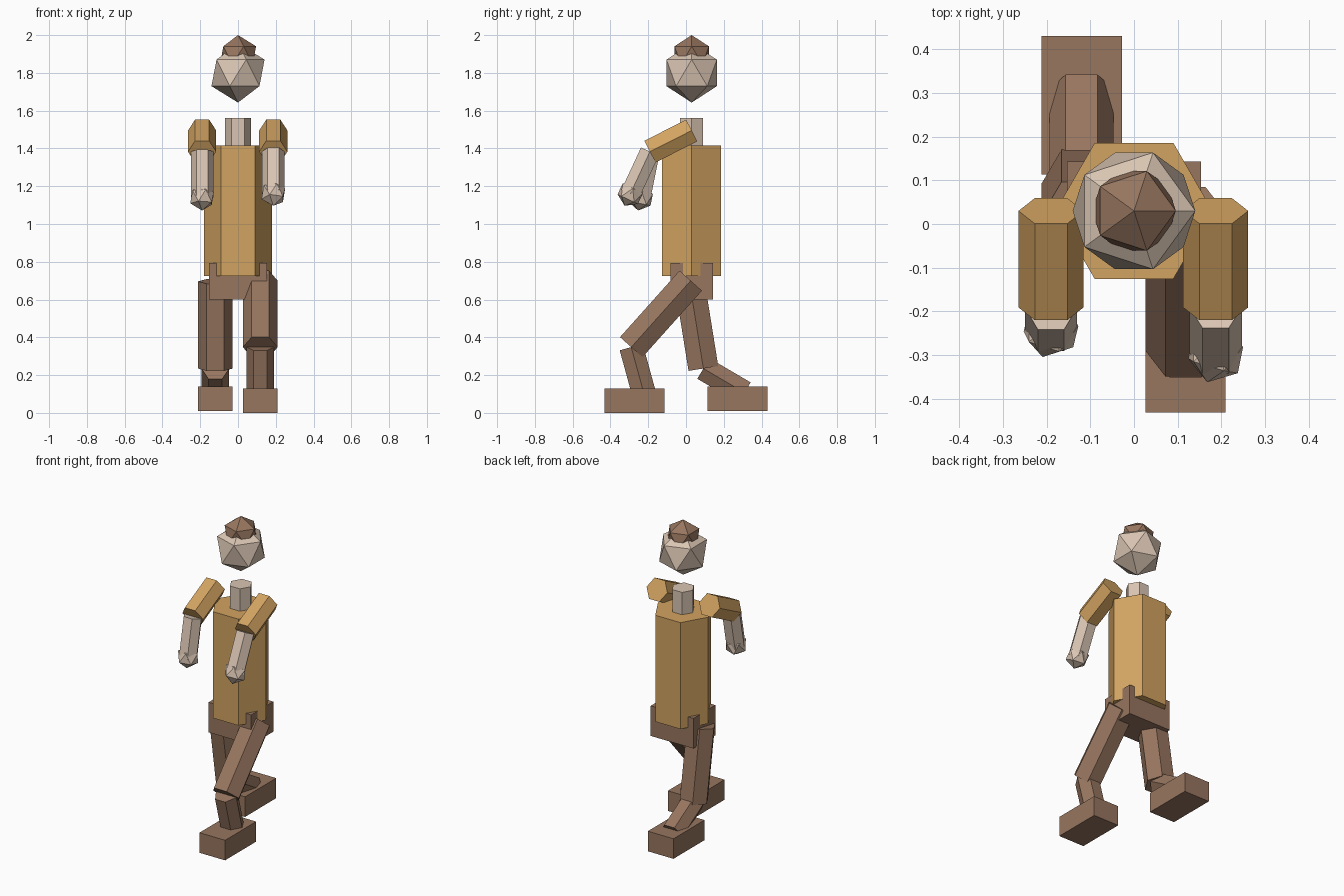
import bpy, bmesh
from math import atan2, radians
from mathutils import Matrix, Vector

if "Cube" in bpy.data.objects:
    bpy.data.objects.remove(bpy.data.objects["Cube"], do_unlink=True)


def make_material(name, rgb):
    mat = bpy.data.materials.new(name)
    mat.use_nodes = True
    mat.diffuse_color = (*rgb, 1)
    mat.node_tree.nodes["Principled BSDF"].inputs["Base Color"].default_value = (*rgb, 1)
    return mat


TAN = make_material("tan_shirt", (0.65, 0.37, 0.12))
SKIN = make_material("pale_skin", (0.70, 0.56, 0.45))
BROWN = make_material("brown_cloth", (0.31, 0.18, 0.115))


def finish(name, bm, mat):
    mesh = bpy.data.meshes.new(name)
    bm.to_mesh(mesh)
    bm.free()
    mesh.materials.append(mat)
    obj = bpy.data.objects.new(name, mesh)
    bpy.context.collection.objects.link(obj)


def tilt(direction):
    """Turn local z onto a direction in the yz plane."""
    return Matrix.Rotation(atan2(-direction.y, direction.z), 4, "X")


def hex_prism(name, low, high, radius, mat):
    """Six-sided limb between two points, with corners facing the sides."""
    low, high = Vector(low), Vector(high)
    axis = high - low
    place = Matrix.Translation((low + high) / 2) @ tilt(axis) @ Matrix.Rotation(radians(30), 4, "Z")
    bm = bmesh.new()
    bmesh.ops.create_cone(bm, cap_ends=True, segments=6, radius1=radius, radius2=radius,
                          depth=axis.length, matrix=place)
    finish(name, bm, mat)


def ball(name, center, radius, mat, up=Vector((0, 0, 1))):
    """Twenty-sided ball with its pole along up."""
    bm = bmesh.new()
    bmesh.ops.create_icosphere(bm, subdivisions=1, radius=radius,
                               matrix=Matrix.Translation(center) @ tilt(up))
    finish(name, bm, mat)


def box(name, center, size, mat):
    bm = bmesh.new()
    bmesh.ops.create_cube(bm, size=1, matrix=Matrix.Translation(center) @ Matrix.Diagonal((*size, 1)))
    finish(name, bm, mat)


# Head, hair, neck, torso and hips
MID = 0.03
ball("head", (0, MID, 1.80), 0.157, SKIN)
ball("hair", (0, MID, 1.893), 0.107, BROWN)
hex_prism("neck", (0, MID, 1.40), (0, MID, 1.56), 0.07, SKIN)
hex_prism("torso", (0, MID, 0.725), (0, MID, 1.415), 0.18, TAN)
box("hips", (0, MID, 0.697), (0.306, 0.226, 0.195), BROWN)


def arm(side, x, hand_y, hand_z):
    shoulder, elbow = Vector((x, 0.03, 1.495)), Vector((x, -0.191, 1.383))
    hand = Vector((x, hand_y, hand_z))
    hex_prism(side + "_upper_arm", elbow, shoulder, 0.0745, TAN)
    hex_prism(side + "_forearm", hand, elbow, 0.06, SKIN)
    ball(side + "_hand", hand, 0.07, SKIN, elbow - hand)


def leg(side, x, hip, knee, ankle, foot_y, foot_z):
    hip, knee, ankle = [Vector((x, *p)) for p in (hip, knee, ankle)]
    hex_prism(side + "_thigh", knee, hip, 0.092, BROWN)
    hex_prism(side + "_shin", ankle, knee, 0.073, BROWN)
    box(side + "_foot", (x, foot_y, foot_z), (0.184, 0.318, 0.13), BROWN)


# Limbs in a walking pose: left leg forward, right leg back
arm("left", 0.187, -0.295, 1.16)
arm("right", -0.19, -0.24, 1.14)
leg("left", 0.118, (0.025, 0.70), (-0.29, 0.348), (-0.223, 0.104), -0.273, 0.065)
leg("right", -0.12, (0.018, 0.696), (0.092, 0.235), (0.31, 0.107), 0.272, 0.075)
